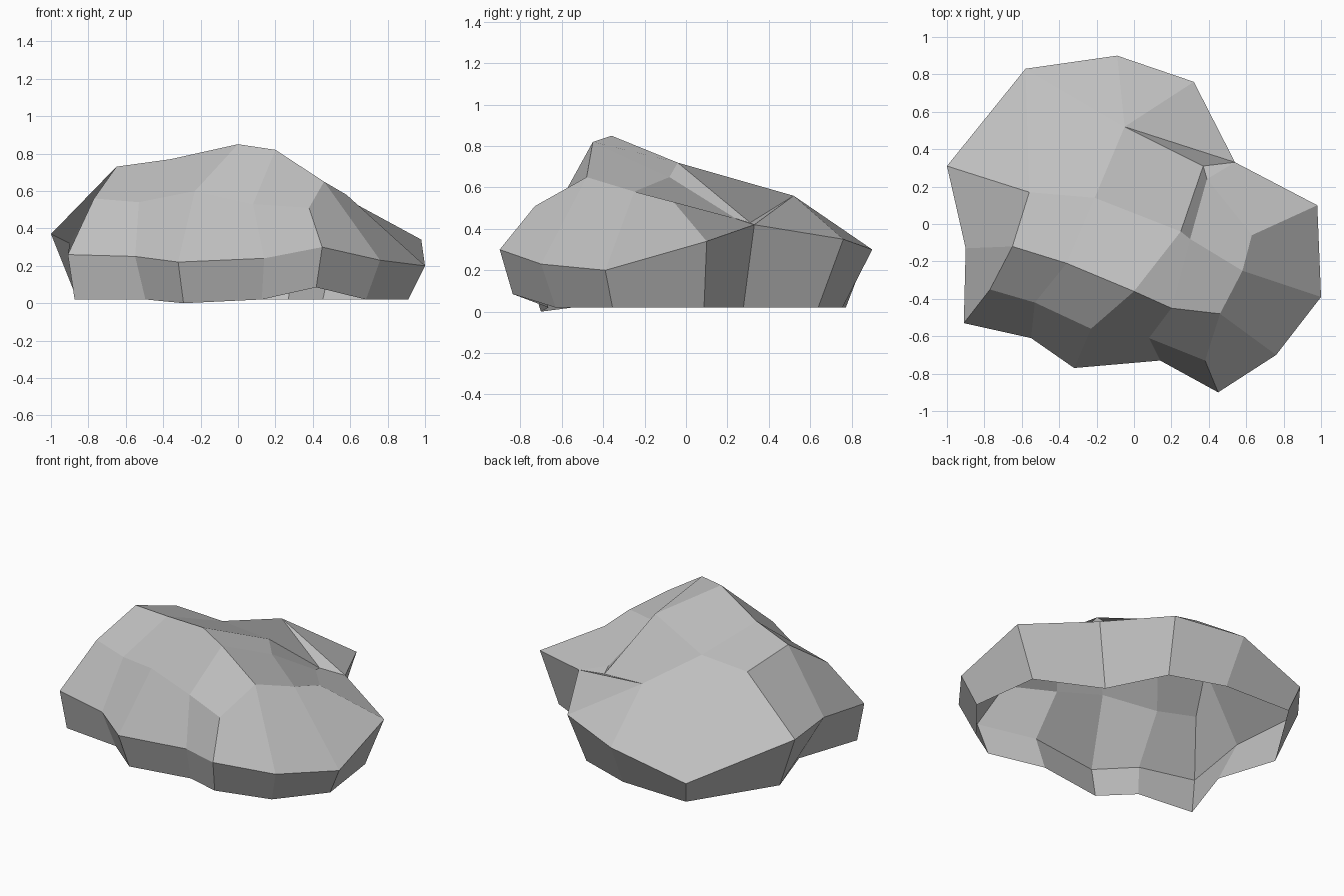
import bpy
import bmesh

cube = bpy.data.objects.get("Cube")
if cube:
    bpy.data.objects.remove(cube, do_unlink=True)

bm = bmesh.new()


def row(*points):
    """Add a row of vertices."""
    return [bm.verts.new(point) for point in points]


def strip(lower, upper):
    """Fill the gap between two rows of equal length with quads."""
    for i in range(len(lower) - 1):
        bm.faces.new((lower[i], lower[i + 1], upper[i + 1], upper[i]))


def fan(centre, rim):
    """Fill triangles from one vertex to a run of vertices."""
    for start, end in zip(rim, rim[1:]):
        bm.faces.new((centre, start, end))


# Widest outline of the boulder: front, right, back, then left
front = row((-.91, -.53, .26), (-.55, -.61, .25), (-.32, -.77, .22),
            (.14, -.73, .24), (.45, -.9, .3))
right = row((.76, -.7, .23), (1, -.39, .2), (.98, .1, .34), (.54, .33, .42))
back = row((.32, .76, .35), (-.09, .9, .3), (-.58, .83, .17))
left = row((-1, .31, .37), (-.9, -.13, .32))
outline = front + right + back + left

# Undercut skirt below the outline, open underneath
insets = [.96, .9, .91, .91, .93, .9, .91, .87, .84, .84, .84, .93, .86, .82]
heights = {front[2]: 0, front[4]: .085}
base = [bm.verts.new((v.co.x * s, v.co.y * s, heights.get(v, .02)))
        for v, s in zip(outline, insets)]
strip(base + base[:1], outline + outline[:1])

# Front face rising over a shoulder to the ridge
shoulder = row((-.77, -.35, .56), (-.53, -.42, .54), (-.23, -.56, .6),
               (.08, -.61, .53), (.38, -.73, .51))
ridge = row((-.65, -.12, .73), (-.36, -.21, .77), (0, -.36, .85),
            (.2, -.45, .82), (.46, -.48, .65))
strip(front, shoulder)
strip(shoulder, ridge)

# Lines running back from each ridge vertex
flank = [ridge[4]] + row((.58, -.25, .58), (.63, -.06, .53))
gully = [ridge[3]] + row((.3, -.08, .65), (.39, .24, .45))
fold = [ridge[2]] + row((.25, -.04, .72), (.37, .31, .43))
crown = [ridge[1]] + row((-.21, .14, .645), (-.05, .52, .56))
edge = [ridge[0]] + row((-.56, .17, .64)) + [back[2]]

# Right flank, gully, fold and crown
strip(right[:3], flank)
strip(flank, gully)
strip(gully, fold)
strip(fold, crown)
strip(crown, edge)
bm.faces.new((front[4], right[0], ridge[4], shoulder[4]))
bm.faces.new((right[2], right[3], gully[2], flank[2]))
bm.faces.new((gully[2], right[3], fold[2]))

# Back slope and left side
fan(crown[2], [fold[2], right[3]] + back)
bm.faces.new((edge[1], back[2], left[0]))
bm.faces.new((ridge[0], edge[1], left[0], left[1]))
bm.faces.new((ridge[0], left[1], front[0], shoulder[0]))

# Point the shell outward
bmesh.ops.recalc_face_normals(bm, faces=bm.faces)
if sum(f.normal.z * f.calc_area() for f in bm.faces) < 0:
    bmesh.ops.reverse_faces(bm, faces=bm.faces)

mesh = bpy.data.meshes.new("boulder")
bm.to_mesh(mesh)
bm.free()
boulder = bpy.data.objects.new("boulder", mesh)
bpy.context.collection.objects.link(boulder)

# Plain stone colour
stone = bpy.data.materials.new("stone grey")
stone.use_nodes = True
colour = (.52, .52, .52, 1)
stone.diffuse_color = colour
stone.node_tree.nodes["Principled BSDF"].inputs["Base Color"].default_value = colour
mesh.materials.append(stone)
